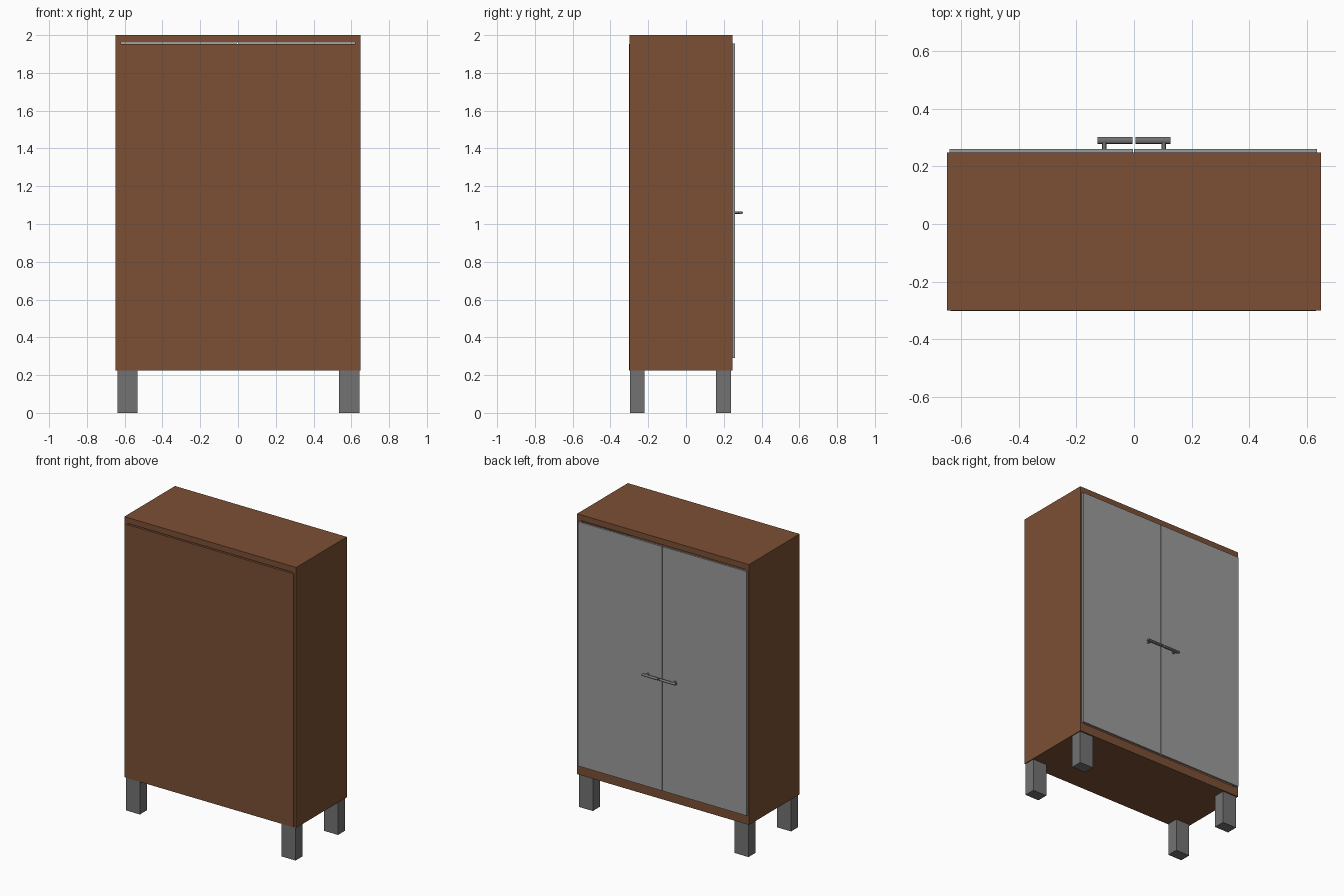
import bpy, math

if "Cube" in bpy.data.objects:
    bpy.data.objects.remove(bpy.data.objects["Cube"])


def material(name, rgb):
    m = bpy.data.materials.new(name)
    m.diffuse_color = (*rgb, 1)
    m.use_nodes = True
    m.node_tree.nodes["Principled BSDF"].inputs["Base Color"].default_value = m.diffuse_color
    return m


WOOD = material("brown_wood", (0.20, 0.08, 0.035))
PANEL = material("light_grey", (0.33, 0.33, 0.33))
METAL = material("dark_grey", (0.17, 0.17, 0.17))


def box(name, x, y, z, mat):
    """Box from (min, max) ranges on each axis."""
    ranges = (x, y, z)
    bpy.ops.mesh.primitive_cube_add(size=1, location=[(a + b) / 2 for a, b in ranges])
    o = bpy.context.object
    o.name = name
    o.scale = [b - a for a, b in ranges]
    bpy.ops.object.transform_apply(location=False, rotation=False, scale=True)
    o.data.materials.append(mat)
    return o


def rod(name, loc, length, size, rot, mat):
    """Round bar with an elliptical section."""
    bpy.ops.mesh.primitive_cylinder_add(vertices=24, radius=0.5, depth=1,
                                        location=loc, rotation=rot)
    o = bpy.context.object
    o.name = name
    o.scale = (size[0], size[1], length)
    bpy.ops.object.transform_apply(location=False, rotation=False, scale=True)
    bpy.ops.object.shade_smooth_by_angle()
    o.data.materials.append(mat)
    return o


F, B = -0.299, 0.247          # carcass depth range

# Carcass boards
box("top_board", (-0.648, 0.648), (F, B), (1.96, 2.0), WOOD)
box("bottom_board", (-0.62, 0.62), (F, B), (0.225, 0.285), WOOD)
for side, s in (("left", -1), ("right", 1)):
    box(side + "_side_board", sorted((s * 0.62, s * 0.648)), (F, B), (0.225, 1.96), WOOD)

# Plain panel closing the front, leaving a thin slit below the top board
box("closing_panel", (-0.635, 0.63), (-0.302, -0.285), (0.225, 1.953), WOOD)

# Legs
for end, y in (("front", (-0.297, -0.22)), ("back", (0.16, 0.238))):
    for side, x in (("left", (-0.638, -0.532)), ("right", (0.536, 0.642))):
        box(f"{end}_{side}_leg", x, y, (0, 0.226), METAL)

# Doors with bar handles, each on a single post
for side, s, x in (("left", -1, (-0.64, -0.004)), ("right", 1, (0.0, 0.634))):
    box(side + "_door", x, (B, 0.26), (0.29, 1.955), PANEL)
    rod(side + "_handle_bar", (s * 0.066, 0.29, 1.06), 0.12, (0.014, 0.024),
        (0, math.pi / 2, 0), METAL)
    rod(side + "_handle_post", (s * 0.103, 0.27, 1.06), 0.024, (0.014, 0.012),
        (math.pi / 2, 0, 0), METAL)
